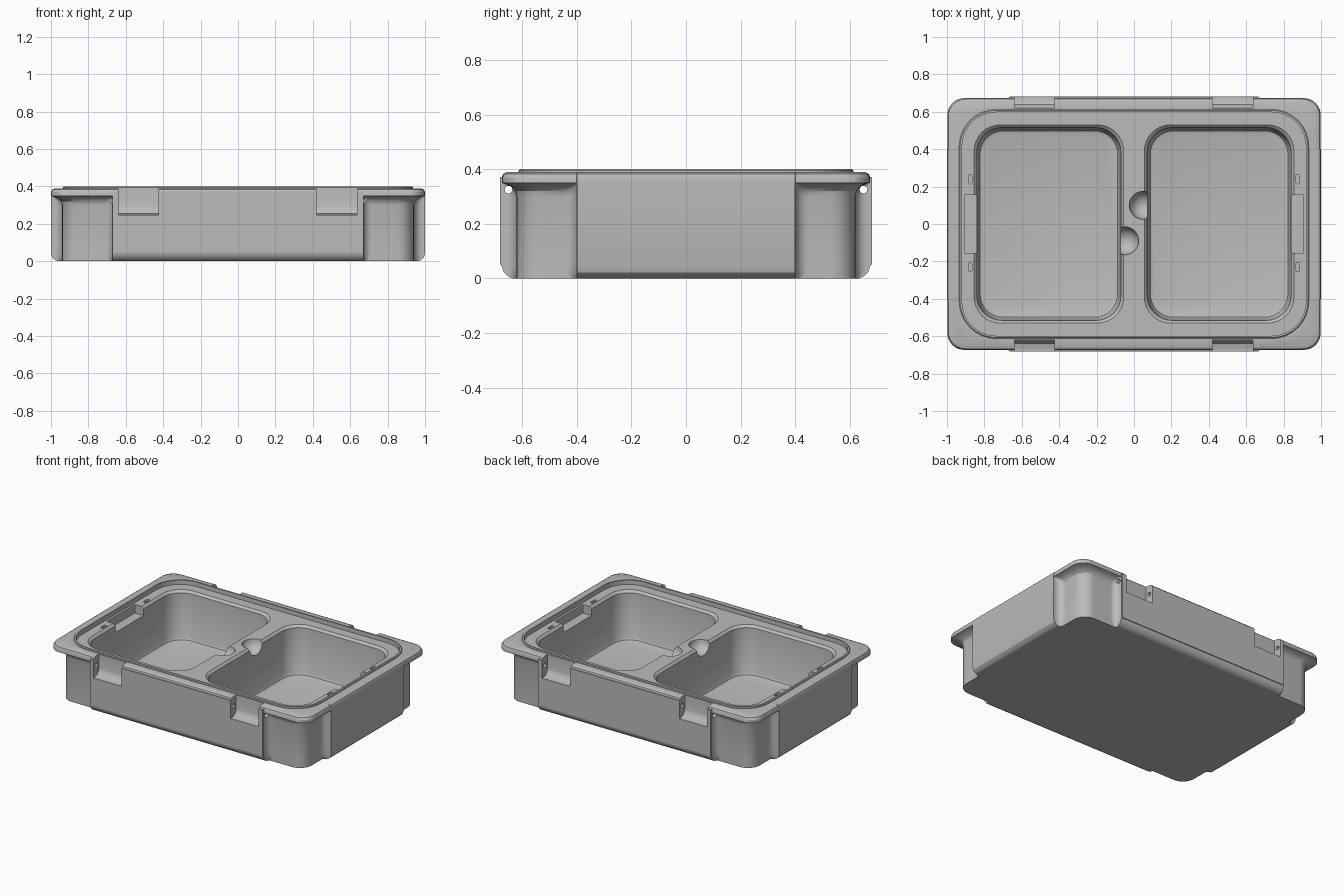
import bpy, bmesh, math
from mathutils import Vector

cube = bpy.data.objects.get("Cube")
if cube:
    bpy.data.objects.remove(cube, do_unlink=True)

grey = bpy.data.materials.new("plain grey")
grey.use_nodes = True
colour = (0.5, 0.5, 0.5, 1)
grey.diffuse_color = colour
grey.node_tree.nodes["Principled BSDF"].inputs["Base Color"].default_value = colour


def fillet(corners, steps=8):
    """Round the right-angled corners (x, y, radius) of a closed outline."""
    pts = []
    for i, (x, y, r) in enumerate(corners):
        p = Vector((x, y))
        if r == 0:
            pts.append(p)
            continue
        a = (Vector(corners[i - 1][:2]) - p).normalized()
        b = (Vector(corners[(i + 1) % len(corners)][:2]) - p).normalized()
        for k in range(steps + 1):
            t = math.pi / 2 * k / steps
            pts.append(p + r * (a * (1 - math.sin(t)) + b * (1 - math.cos(t))))
    return pts


def rounded_rect(cx, hx, hy, r):
    return fillet([(cx + hx, -hy, r), (cx + hx, hy, r), (cx - hx, hy, r), (cx - hx, -hy, r)])


def body_outline(px, py, cx, cy):
    """Cross shape: side panels reach px, py and the corner columns cx, cy."""
    quarter = [(px, 0.4, 0), (cx, 0.4, 0.8 * (px - cx)), (cx, cy, 0.09),
               (0.67, cy, 0.8 * (py - cy)), (0.67, py, 0)]
    corners = []
    for sx, sy in ((1, 1), (-1, 1), (-1, -1), (1, -1)):
        part = [(sx * x, sy * y, r) for x, y, r in quarter]
        corners += part if sx * sy > 0 else part[::-1]
    return fillet(corners)


def make(name, bm):
    bmesh.ops.recalc_face_normals(bm, faces=bm.faces)
    mesh = bpy.data.meshes.new(name)
    bm.to_mesh(mesh)
    bm.free()
    mesh.materials.append(grey)
    ob = bpy.data.objects.new(name, mesh)
    bpy.context.collection.objects.link(ob)
    return ob


def loft(name, rings):
    """Skin a stack of (outline, z) rings and cap both ends."""
    bm = bmesh.new()
    loops = [[bm.verts.new((p.x, p.y, z)) for p in pts] for pts, z in rings]
    for lo, hi in zip(loops, loops[1:]):
        for i in range(len(lo)):
            bm.faces.new((lo[i - 1], lo[i], hi[i], hi[i - 1]))
    bm.faces.new(loops[0][::-1])
    bm.faces.new(loops[-1])
    return make(name, bm)


def box(name, x0, x1, y0, y1, z0, z1):
    rect = [Vector(p) for p in ((x0, y0), (x1, y0), (x1, y1), (x0, y1))]
    return loft(name, [(rect, z0), (rect, z1)])


def prism_x(name, profile, x0, x1):
    """Extrude a (y, z) profile along x."""
    bm = bmesh.new()
    ends = [[bm.verts.new((x, y, z)) for y, z in profile] for x in (x0, x1)]
    for i in range(len(profile)):
        bm.faces.new((ends[0][i - 1], ends[0][i], ends[1][i], ends[1][i - 1]))
    bm.faces.new(ends[0])
    bm.faces.new(ends[1])
    return make(name, bm)


def boolean(ob, tools, op):
    for tool in tools:
        tool.hide_render = True
        mod = ob.modifiers.new(tool.name, 'BOOLEAN')
        mod.operation, mod.solver, mod.object = op, 'EXACT', tool
    bpy.context.view_layer.objects.active = ob
    for mod in list(ob.modifiers):
        bpy.ops.object.modifier_apply(modifier=mod.name)


# Body: rounded foot, upright walls, flared corners and rounded flange
body = loft("tray_body", [(body_outline(*dims), z) for z, dims in (
    (0, (0.965, 0.637, 0.94, 0.62)),
    (0.008, (0.98, 0.652, 0.94, 0.62)),
    (0.022, (0.994, 0.667, 0.94, 0.62)),
    (0.045, (1, 0.675, 0.94, 0.62)),
    (0.30, (1, 0.675, 0.94, 0.62)),
    (0.32, (1, 0.675, 0.945, 0.625)),
    (0.335, (1, 0.675, 0.96, 0.638)),
    (0.345, (1, 0.675, 0.98, 0.655)),
    (0.35, (1, 0.675, 0.998, 0.673)),
    (0.37, (1, 0.675, 0.998, 0.673)),
    (0.383, (0.994, 0.669, 0.992, 0.667)),
    (0.39, (0.98, 0.655, 0.978, 0.653)))])

# Raised lip round the opening
lip = loft("lip", [(rounded_rect(0, 0.935, 0.613, 0.2), 0.375),
                   (rounded_rect(0, 0.935, 0.613, 0.2), 0.395),
                   (rounded_rect(0, 0.93, 0.608, 0.195), 0.4)])
boolean(body, [lip], 'UNION')

# Recess inside the lip
LEDGE = 0.37
rim = rounded_rect(0, 0.92, 0.598, 0.185)
cutters = [loft("recess_cutter", [(rim, LEDGE), (rim, 0.45)])]

# Two basins with a bevelled mouth and rounded floor
for side in (-1, 1):
    cutters.append(loft("basin_cutter", [
        (rounded_rect(side * 0.455, 0.4 - d, 0.53 - d, 0.14 - d / 2), z)
        for d, z in ((0.045, 0.03), (0.032, 0.035), (0.025, 0.05),
                     (0.015, LEDGE - 0.015), (0, LEDGE), (0, 0.45))]))
    # Latch pocket and slots in the end ledges
    x0, x1 = sorted((side * 0.8, side * 0.905))
    cutters.append(box("pocket_cutter", x0, x1, -0.155, 0.155, 0.31, 0.44))
    for y in (-0.23, 0.24):
        slot = rounded_rect(side * 0.875, 0.01, 0.025, 0.0095)
        for p in slot:
            p.y += y
        cutters.append(loft("slot_cutter", [(slot, 0.32), (slot, 0.44)]))

# Finger scoops in the divider
for x, y in ((0.05, 0.1), (-0.05, -0.09)):
    bm = bmesh.new()
    bmesh.ops.create_uvsphere(bm, u_segments=32, v_segments=16, radius=0.075)
    bmesh.ops.translate(bm, verts=bm.verts, vec=(x, y, LEDGE))
    cutters.append(make("scoop_cutter", bm))

# Hinge notches and the pin holes running through them
hinge_cutters = []
for side in (-1, 1):
    notch = [(0.72, 0.245), (0.665, 0.247), (0.64, 0.255), (0.626, 0.272),
             (0.62, 0.295), (0.62, 0.45), (0.72, 0.45)]
    for x0 in (-0.64, 0.42):
        hinge_cutters.append(prism_x("notch_cutter", [(side * y, z) for y, z in notch],
                                     x0, x0 + 0.215))
    hole = [(side * 0.65 + 0.014 * math.cos(t * math.pi / 8),
             0.325 + 0.014 * math.sin(t * math.pi / 8)) for t in range(16)]
    hinge_cutters.append(prism_x("pin_hole_cutter", hole, -0.75, 0.75))
boolean(body, cutters + hinge_cutters, 'DIFFERENCE')

# Thin facing panels on the long sides
parts = [body]
for name, side in (("front_panel", -1), ("back_panel", 1)):
    y0, y1 = sorted((side * 0.672, side * 0.681))
    panel = box(name, -0.665, 0.665, y0, y1, 0.05, 0.372)
    boolean(panel, hinge_cutters, 'DIFFERENCE')
    parts.append(panel)

for helper in [lip] + cutters + hinge_cutters:
    bpy.data.objects.remove(helper, do_unlink=True)

# Smooth curves, crisp edges
for ob in bpy.context.selected_objects:
    ob.select_set(False)
for ob in parts:
    ob.select_set(True)
bpy.context.view_layer.objects.active = body
bpy.ops.object.shade_smooth_by_angle(angle=math.radians(30))
